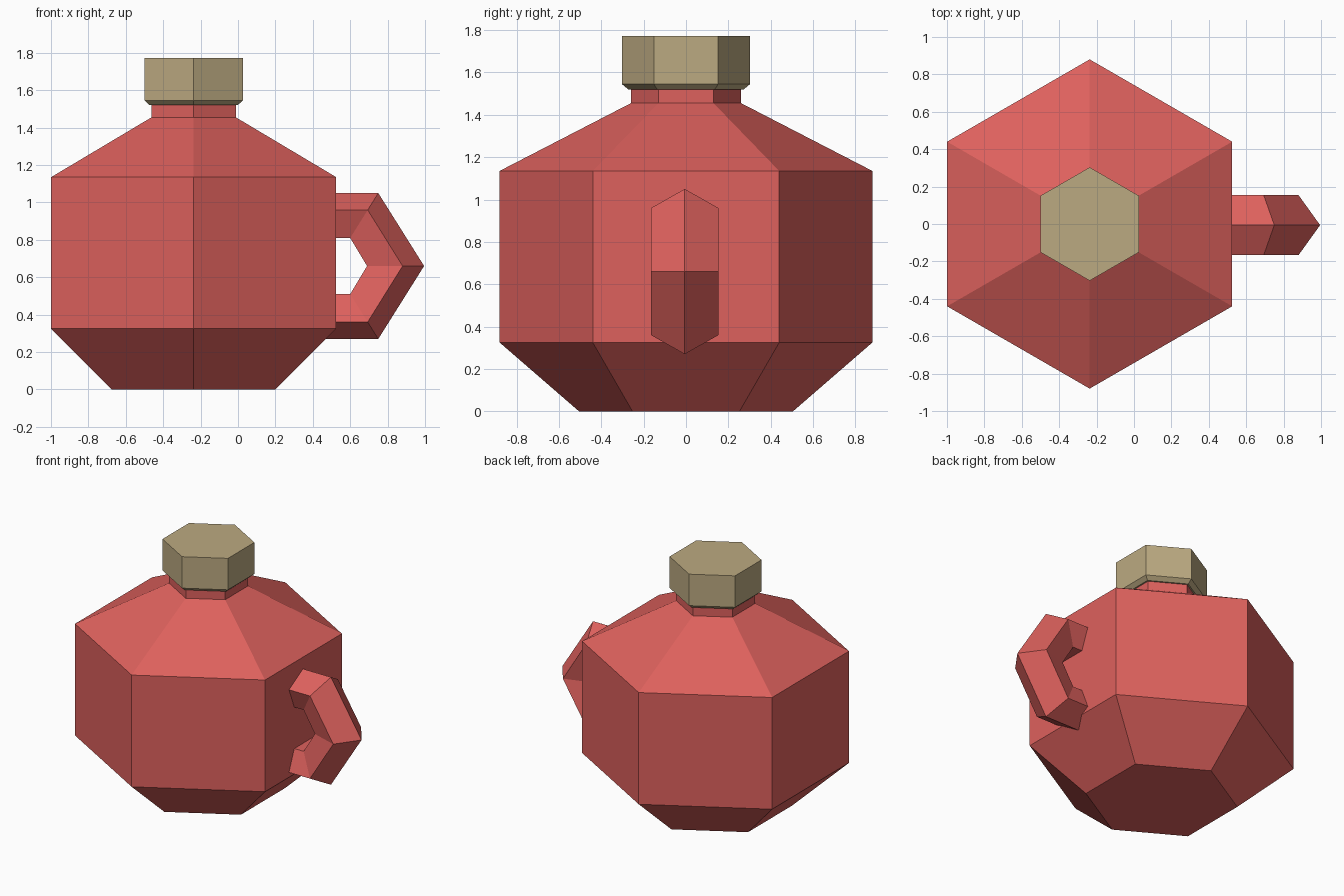
import bpy, bmesh, math
from mathutils import Vector

if "Cube" in bpy.data.objects:
    bpy.data.objects.remove(bpy.data.objects["Cube"], do_unlink=True)

BODY_X = -0.237


def material(name, color):
    mat = bpy.data.materials.new(name)
    mat.use_nodes = True
    mat.diffuse_color = (*color, 1)
    bsdf = mat.node_tree.nodes["Principled BSDF"]
    bsdf.inputs["Base Color"].default_value = (*color, 1)
    bsdf.inputs["Roughness"].default_value = 0.8
    return mat


def loft(name, rings, mat):
    """Skin a list of matching point rings and close both ends."""
    bm = bmesh.new()
    loops = [[bm.verts.new(p) for p in ring] for ring in rings]
    n = len(loops[0])
    for a, b in zip(loops, loops[1:]):
        for i in range(n):
            j = (i + 1) % n
            bm.faces.new((a[i], a[j], b[j], b[i]))
    bm.faces.new(loops[0][::-1])
    bm.faces.new(loops[-1])
    bmesh.ops.recalc_face_normals(bm, faces=bm.faces)
    mesh = bpy.data.meshes.new(name)
    bm.to_mesh(mesh)
    bm.free()
    mesh.materials.append(mat)
    obj = bpy.data.objects.new(name, mesh)
    bpy.context.collection.objects.link(obj)
    return obj


def hexagon(radius, z):
    angles = [math.radians(30 + 60 * i) for i in range(6)]
    return [(BODY_X + radius * math.cos(a), radius * math.sin(a), z) for a in angles]


red = material("jug red", (0.73, 0.12, 0.11))
tan = material("cap tan", (0.50, 0.40, 0.22))

# Six-sided jug with sloped base, shoulder and short neck
jug = [(0.505, 0), (0.88, 0.325), (0.88, 1.135), (0.26, 1.455), (0.26, 1.6)]
loft("jug_body", [hexagon(r, z) for r, z in jug], red)

# Cap with a chamfered lower rim
cap = [(0.272, 1.52), (0.303, 1.545), (0.303, 1.773)]
loft("cap", [hexagon(r, z) for r, z in cap], tan)

# Handle: pentagon section swept along half a hexagon, (depth, sideways)
section = [(0, 0), (0.377, 0.16), (1, 0.099), (1, -0.099), (0.377, -0.16)]
MID_Z = 0.66
# Outer and inner (x, height from middle) at each bend, upper half
upper = [((0.4, 0.39), (0.4, 0.15)), ((0.75, 0.39), (0.60, 0.15))]
tip = [((0.995, 0), (0.69, 0))]
lower = [tuple((x, -h) for x, h in pair) for pair in reversed(upper)]
rings = []
for outer, inner in upper + tip + lower:
    ring = []
    for depth, side in section:
        x, h = Vector(outer).lerp(Vector(inner), depth)
        ring.append((x, side - 0.006, MID_Z + h))
    rings.append(ring)
loft("handle", rings, red)
